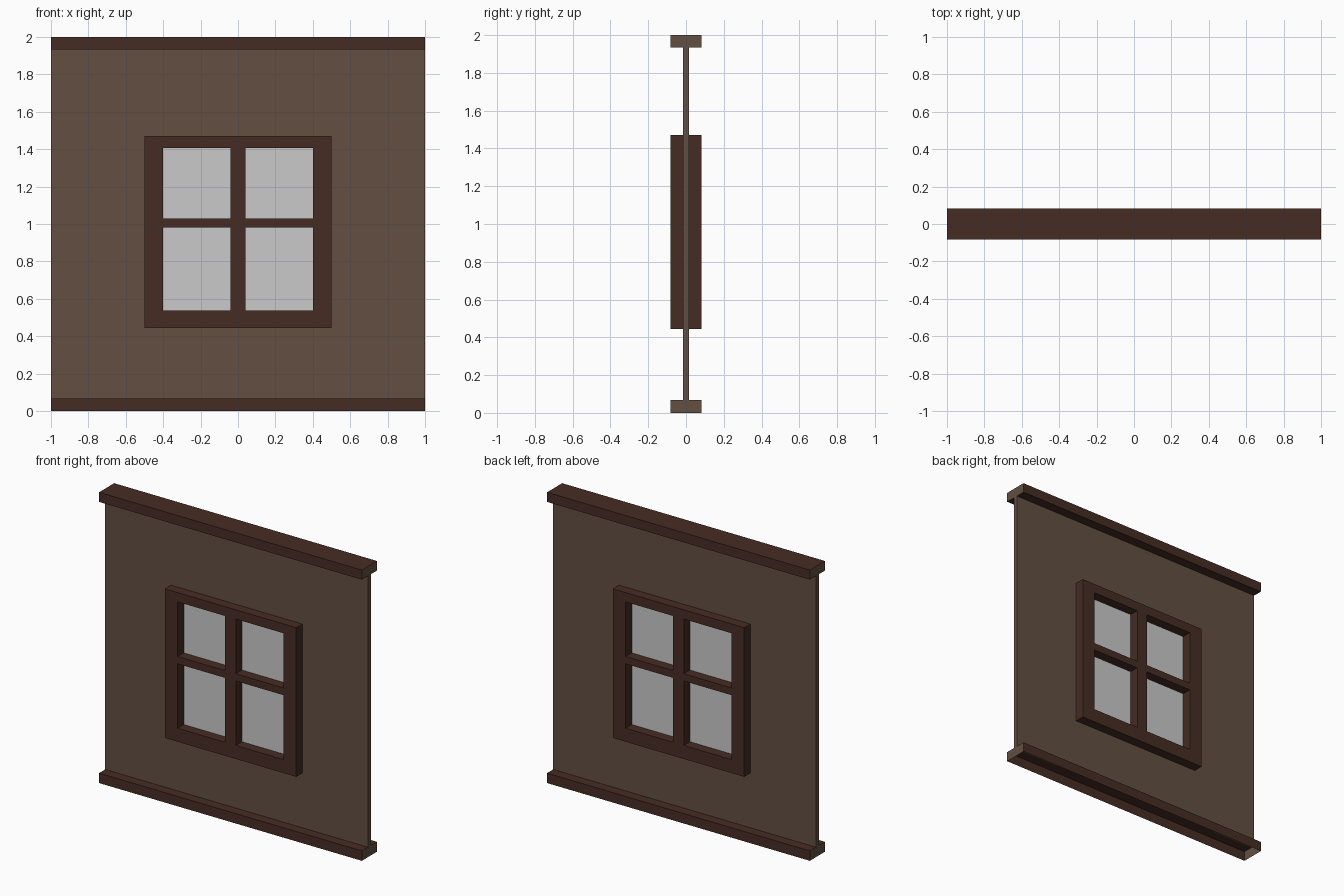
import bpy, bmesh

if "Cube" in bpy.data.objects:
    bpy.data.objects.remove(bpy.data.objects["Cube"])


def material(name, rgb):
    m = bpy.data.materials.new(name)
    m.diffuse_color = (*rgb, 1)
    m.use_nodes = True
    m.node_tree.nodes["Principled BSDF"].inputs["Base Color"].default_value = m.diffuse_color
    return m


PLASTER = material("plaster_brown", (0.122, 0.078, 0.054))
TIMBER = material("dark_timber", (0.061, 0.025, 0.017))
GLASS = material("pale_glass", (0.59, 0.59, 0.59))


def finish(name, bm, *mats):
    me = bpy.data.meshes.new(name)
    bmesh.ops.recalc_face_normals(bm, faces=bm.faces)
    bm.to_mesh(me)
    bm.free()
    for m in mats:
        me.materials.append(m)
    ob = bpy.data.objects.new(name, me)
    bpy.context.collection.objects.link(ob)
    return ob


def slab(name, xs, zs, depth, mat, holes=()):
    """Upright slab made of grid cells, with the listed cells left open."""
    bm = bmesh.new()
    faces = []
    rows = [[bm.verts.new((x, -depth, z)) for x in xs] for z in zs]
    for j in range(len(zs) - 1):
        for i in range(len(xs) - 1):
            if (i, j) not in holes:
                faces.append(bm.faces.new((rows[j][i], rows[j][i + 1],
                                           rows[j + 1][i + 1], rows[j + 1][i])))
    # keep the front sheet and extrude a copy to the back
    ext = bmesh.ops.extrude_face_region(bm, geom=faces, use_keep_orig=True)
    moved = [g for g in ext["geom"] if isinstance(g, bmesh.types.BMVert)]
    bmesh.ops.translate(bm, verts=moved, vec=(0, 2 * depth, 0))
    bmesh.ops.dissolve_limit(bm, angle_limit=0.01, verts=bm.verts, edges=bm.edges)
    return finish(name, bm, mat)


def rail(name, z0, z1, open_bottom=False):
    """Timber rail whose cut ends take the plaster colour."""
    bm = bmesh.new()
    bmesh.ops.create_cube(bm, size=1)
    for v in bm.verts:
        v.co = (v.co.x * 2, v.co.y * 0.164, z0 + (v.co.z + 0.5) * (z1 - z0))
    bm.normal_update()
    for f in bm.faces:
        f.material_index = 1 if abs(f.normal.x) > 0.9 else 0
    if open_bottom:
        bmesh.ops.delete(bm, geom=[f for f in bm.faces if f.normal.z < -0.9],
                         context='FACES_ONLY')
    return finish(name, bm, TIMBER, PLASTER)


# Wall panel with window opening
slab("wall_panel", [-1, -0.45, 0.45, 1], [0.068, 0.49, 1.44, 1.934], 0.015,
     PLASTER, holes={(1, 1)})

# Window frame with four openings
slab("window_frame", [-0.5, -0.402, -0.041, 0.041, 0.402, 0.5],
     [0.444, 0.537, 0.98, 1.03, 1.406, 1.47], 0.082, TIMBER,
     holes={(1, 1), (3, 1), (1, 3), (3, 3)})

# Glass sheet behind the bars
slab("window_glass", [-0.41, 0.41], [0.53, 1.41], 0.015, GLASS)

# Top and bottom rails (bottom one is open underneath)
rail("top_rail", 1.934, 2.0)
rail("bottom_rail", 0.0, 0.068, open_bottom=True)
